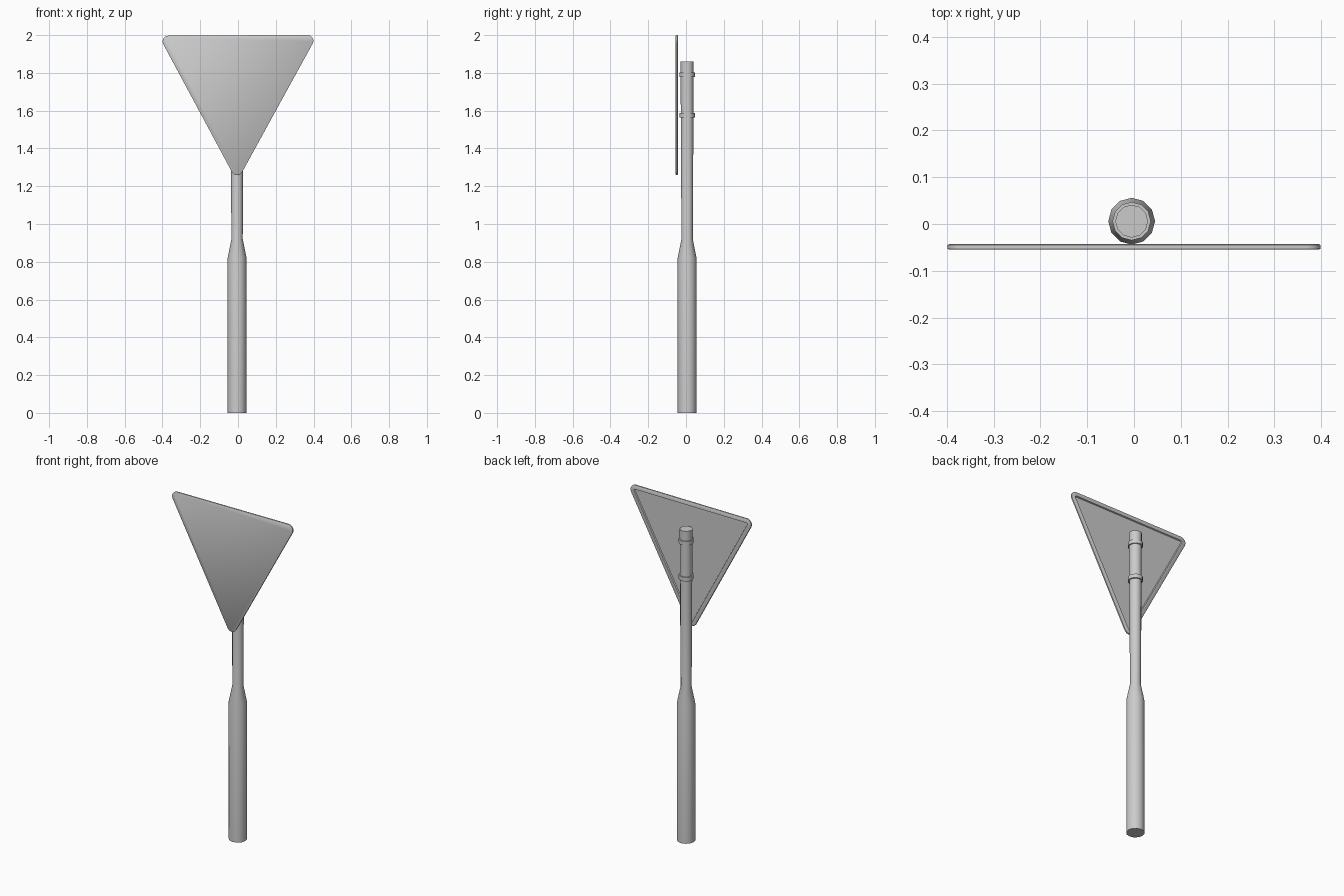
import bpy, bmesh, math

if "Cube" in bpy.data.objects:
    bpy.data.objects.remove(bpy.data.objects["Cube"])

CX, CY = -0.005, 0.006   # pole axis


def make_object(name, rings, closed=False):
    """Bridge a list of equal-length point rings; cap the ends or close the loop."""
    bm = bmesh.new()
    loops = [[bm.verts.new(p) for p in ring] for ring in rings]
    n = len(loops[0])
    pairs = list(zip(loops, loops[1:]))
    if closed:
        pairs.append((loops[-1], loops[0]))
    else:
        bm.faces.new(loops[0])
        bm.faces.new(loops[-1])
    for a, b in pairs:
        for i in range(n):
            j = (i + 1) % n
            bm.faces.new((a[i], a[j], b[j], b[i]))
    bmesh.ops.recalc_face_normals(bm, faces=bm.faces)
    mesh = bpy.data.meshes.new(name)
    bm.to_mesh(mesh)
    bm.free()
    ob = bpy.data.objects.new(name, mesh)
    bpy.context.collection.objects.link(ob)
    bpy.ops.object.select_all(action='DESELECT')
    ob.select_set(True)
    bpy.context.view_layer.objects.active = ob
    bpy.ops.object.shade_smooth_by_angle(angle=math.radians(35))
    return ob


def circle(r, z, sides):
    return [(CX + r * math.cos(2 * math.pi * i / sides),
             CY + r * math.sin(2 * math.pi * i / sides), z) for i in range(sides)]


def rounded_triangle(r, y, steps=6):
    """Downward-pointing triangle with arcs of radius r around fixed corner centres."""
    corners = [(0.368, 1.970, -28, 90), (-0.368, 1.966, 90, 208), (-0.005, 1.290, 208, 332)]
    pts = []
    for x, z, a0, a1 in corners:
        for k in range(steps + 1):
            a = math.radians(a0 + (a1 - a0) * k / steps)
            pts.append((x + r * math.cos(a), y, z + r * math.sin(a)))
    return pts


# Pole: thick base, shoulder, slim upper tube
pole = [(0.050, 0), (0.050, 0.82), (0.030, 0.92), (0.035, 1.86)]
make_object("pole", [circle(r, z, 12) for r, z in pole])

# Clamp bands around the upper tube
for name, z in (("lower_clamp", 1.575), ("upper_clamp", 1.79)):
    section = [(0.033, -0.012), (0.041, -0.012), (0.041, 0.012), (0.033, 0.012)]
    make_object(name, [circle(r, z + dz, 12) for r, dz in section], closed=True)

# Sign plate: flat front, rounded edge, raised rim around a recessed back
plate = [(0.028, -0.055), (0.031, -0.053), (0.031, -0.045), (0.028, -0.043),
         (0.007, -0.043), (0.004, -0.050)]
make_object("sign_plate", [rounded_triangle(r, y) for r, y in plate])
